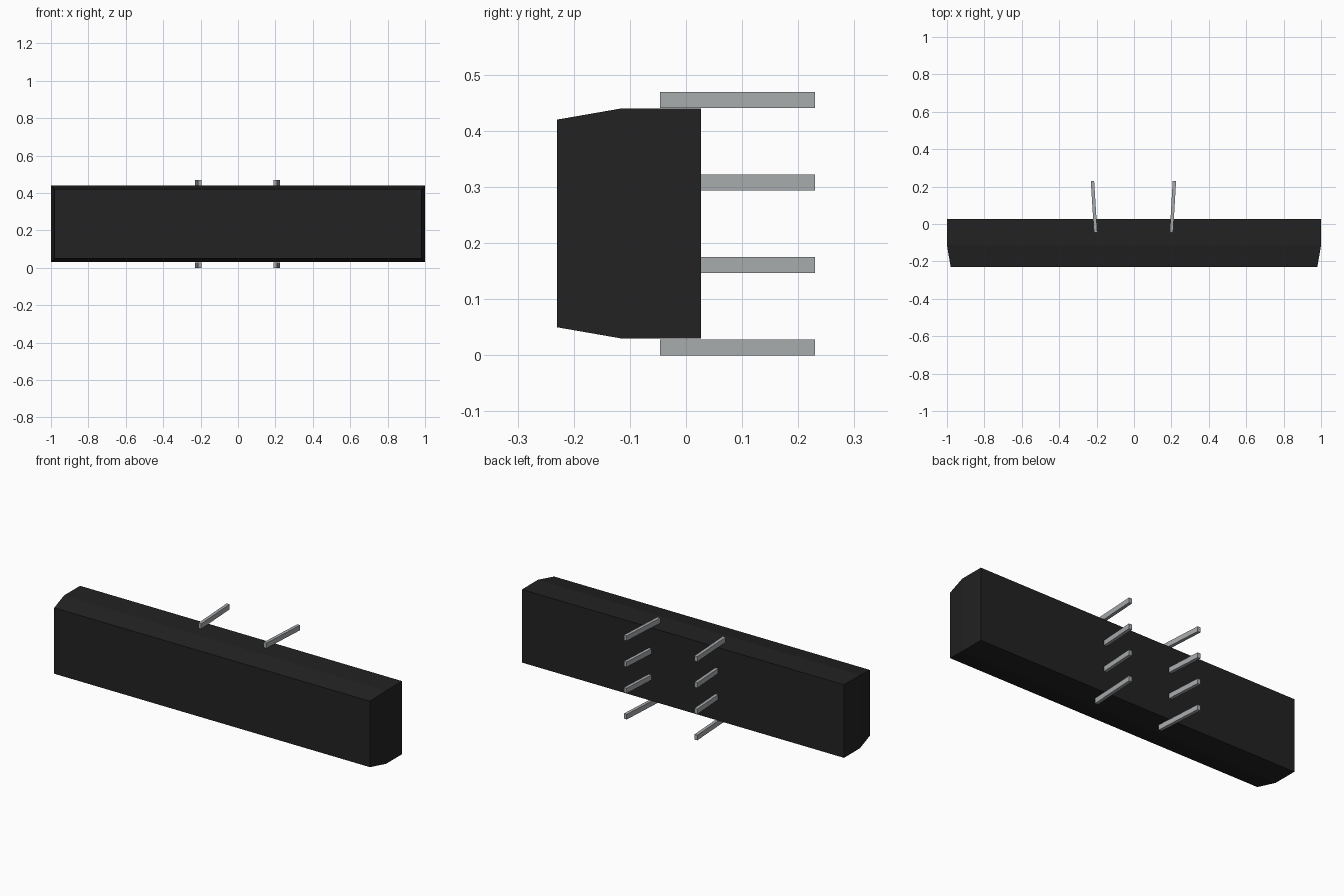
import bpy, bmesh

cube = bpy.data.objects.get("Cube")
if cube:
    bpy.data.objects.remove(cube, do_unlink=True)


def material(name, rgb):
    m = bpy.data.materials.new(name)
    m.use_nodes = True
    m.diffuse_color = (*rgb, 1)
    m.node_tree.nodes["Principled BSDF"].inputs["Base Color"].default_value = (*rgb, 1)
    return m


def loft(name, sections, mat):
    """Join rectangles (x0, x1, z0, z1, y) along y into a closed solid."""
    bm = bmesh.new()
    rings = [[bm.verts.new(p) for p in
              ((x0, y, z0), (x1, y, z0), (x1, y, z1), (x0, y, z1))]
             for x0, x1, z0, z1, y in sections]
    bm.faces.new(rings[0])
    bm.faces.new(rings[-1][::-1])
    for a, b in zip(rings, rings[1:]):
        for i in range(4):
            j = (i + 1) % 4
            bm.faces.new((a[i], a[j], b[j], b[i]))
    bmesh.ops.recalc_face_normals(bm, faces=bm.faces)
    me = bpy.data.meshes.new(name)
    bm.to_mesh(me)
    bm.free()
    me.materials.append(mat)
    ob = bpy.data.objects.new(name, me)
    bpy.context.collection.objects.link(ob)
    return ob


black = material("matte black", (0.016, 0.016, 0.016))
steel = material("grey metal", (0.39, 0.405, 0.415))

# Long body with a tapered front
loft("body", [(-0.98, 0.98, 0.05, 0.42, -0.23),
              (-1.0, 1.0, 0.03, 0.44, -0.115),
              (-1.0, 1.0, 0.03, 0.44, 0.027)], black)

# Two columns of four prongs, splayed slightly outwards to the back
W, H = 0.009, 0.0285
for side, x_front, x_back in (("left", 0.2, 0.216), ("right", -0.205, -0.222)):
    for i in range(4):
        z = i * 0.147
        loft(f"{side}_prong_{i + 1}",
             [(x_front - W, x_front + W, z, z + H, -0.046),
              (x_back - W, x_back + W, z, z + H, 0.23)], steel)
